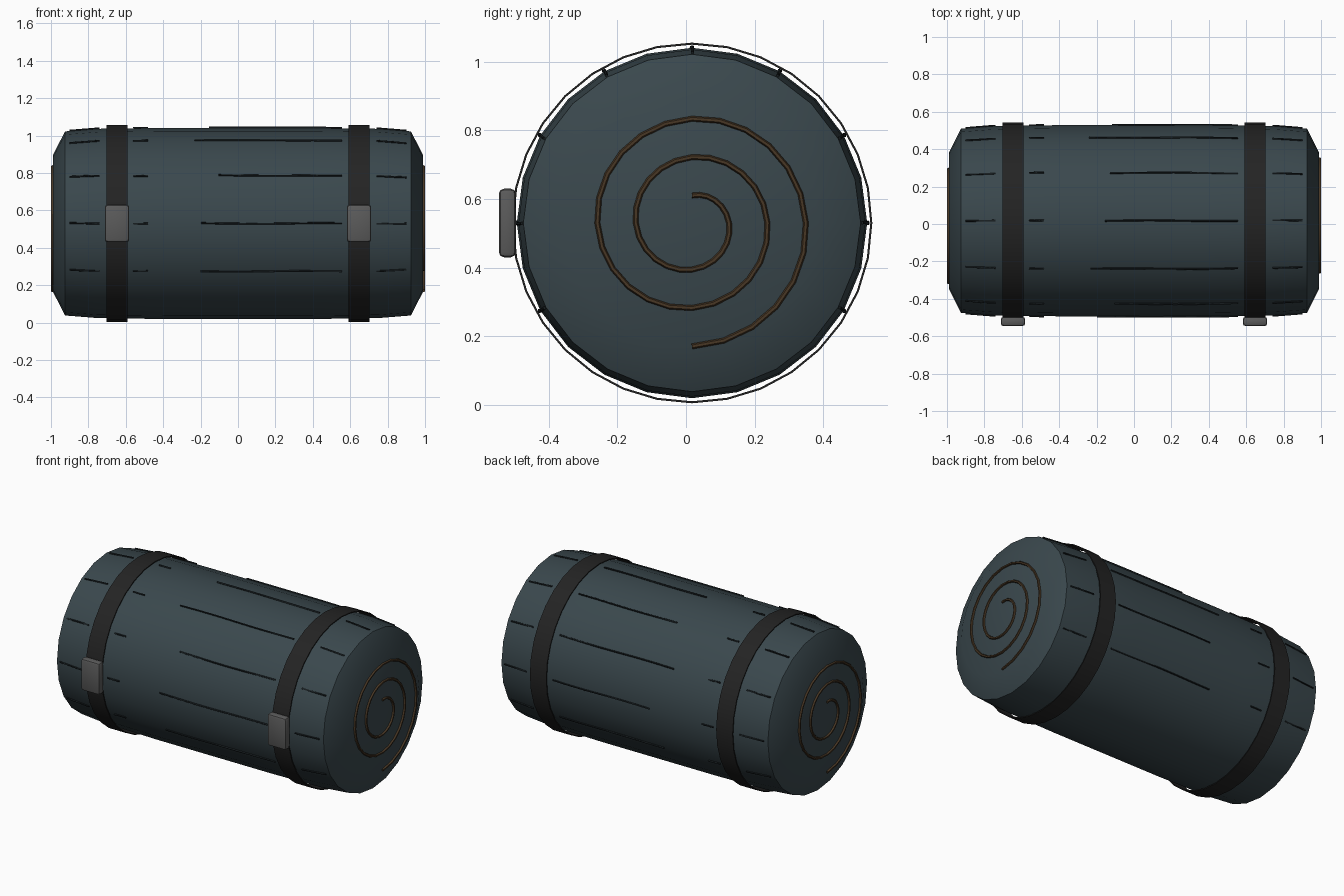
import bpy, bmesh, math
from mathutils import Vector

if "Cube" in bpy.data.objects:
    bpy.data.objects.remove(bpy.data.objects["Cube"])

CY, CZ = 0.0175, 0.53   # axis of the roll


def material(name, rgb):
    m = bpy.data.materials.new(name)
    m.diffuse_color = (*rgb, 1)
    m.use_nodes = True
    m.node_tree.nodes["Principled BSDF"].inputs["Base Color"].default_value = m.diffuse_color
    return m


CLOTH = material("slate cloth", (0.042, 0.064, 0.074))
STRAP = material("black strap", (0.017, 0.017, 0.017))
METAL = material("grey metal", (0.105, 0.105, 0.105))
CREASE = material("dark crease", (0.009, 0.013, 0.015))
CORD = material("brown cord", (0.065, 0.038, 0.018))


def finish(name, bm, mat, angle=30):
    bmesh.ops.recalc_face_normals(bm, faces=bm.faces)
    me = bpy.data.meshes.new(name)
    bm.to_mesh(me)
    bm.free()
    me.materials.append(mat)
    ob = bpy.data.objects.new(name, me)
    bpy.context.collection.objects.link(ob)
    bpy.ops.object.select_all(action='DESELECT')
    bpy.context.view_layer.objects.active = ob
    ob.select_set(True)
    bpy.ops.object.shade_smooth_by_angle(angle=math.radians(angle))
    return ob


def lathe(name, profile, sides, mat, closed=False):
    """Turn (x, radius) points around the roll axis."""
    bm = bmesh.new()
    rings = []
    for x, r in profile:
        rings.append([bm.verts.new((x, CY + r * math.cos(a), CZ + r * math.sin(a)))
                      for a in (2 * math.pi * i / sides for i in range(sides))])
    pairs = list(zip(rings, rings[1:]))
    if closed:
        pairs.append((rings[-1], rings[0]))
    for a, b in pairs:
        for i in range(sides):
            j = (i + 1) % sides
            bm.faces.new((a[i], a[j], b[j], b[i]))
    if not closed:
        bm.faces.new(rings[0])
        bm.faces.new(rings[-1])
    return finish(name, bm, mat)


def tube(bm, pts, radius, sides=6):
    """Sweep a small round section along a path."""
    rings = []
    for i, p in enumerate(pts):
        t = (pts[min(i + 1, len(pts) - 1)] - pts[max(i - 1, 0)]).normalized()
        ref = Vector((1, 0, 0)) if abs(t.x) < 0.7 else Vector((0, 0.6, 0.8))
        u = t.cross(ref).normalized()
        v = t.cross(u)
        rings.append([bm.verts.new(p + radius * (math.cos(a) * u + math.sin(a) * v))
                      for a in (2 * math.pi * k / sides for k in range(sides))])
    for a, b in zip(rings, rings[1:]):
        for k in range(sides):
            j = (k + 1) % sides
            bm.faces.new((a[k], a[j], b[j], b[k]))
    bm.faces.new(rings[0])
    bm.faces.new(rings[-1])


# Rolled cloth body
half = [(0.988, 0.368), (0.925, 0.492), (0.75, 0.506), (0.4, 0.511)]
lathe("bedroll_body", [(-x, r) for x, r in half] + [(x, r) for x, r in reversed(half)], 24, CLOTH)


def body_radius(x):
    pts = half[::-1]
    x = abs(x)
    for (x0, r0), (x1, r1) in zip(pts, pts[1:]):
        if x0 <= x <= x1:
            return r0 + (r1 - r0) * (x - x0) / (x1 - x0)
    return pts[0][1]


# Straps and buckles
for side, label in ((-1, "left"), (1, "right")):
    c = side * 0.647
    lathe(label + "_strap", [(c - 0.057, 0.52), (c - 0.057, 0.526),
                             (c + 0.057, 0.526), (c + 0.057, 0.52)], 32, STRAP, True)
    bm = bmesh.new()
    bmesh.ops.create_cube(bm, size=1)
    for v in bm.verts:
        v.co = Vector((v.co.x * 0.13 + c, v.co.y * 0.05 - 0.521, v.co.z * 0.2 + 0.53))
    bmesh.ops.bevel(bm, geom=bm.edges[:], offset=0.015, segments=2, affect='EDGES', profile=0.5)
    finish(label + "_buckle", bm, METAL)

# Long creases around the upper part of the roll
for n in range(9):
    ang = math.radians(-30 + 30 * n)
    bm = bmesh.new()
    start = -0.17 + 0.07 * math.sin(2.3 * n)
    for x0, x1 in ((-0.90, -0.74), (-0.56, -0.48), (start, 0.555), (0.74, 0.90)):
        pts = []
        for i in range(7):
            x = x0 + (x1 - x0) * i / 6
            r = body_radius(x) + 0.002
            a = ang + 0.004 * math.sin(9 * x + n)
            pts.append(Vector((x, CY + r * math.cos(a), CZ + r * math.sin(a))))
        tube(bm, pts, 0.005)
    finish("crease_%d" % (n + 1), bm, CREASE, 60)

# Spiral cords on both ends, 2.5 turns
for side, label in ((-1, "left"), (1, "right")):
    bm = bmesh.new()
    pts = []
    for i in range(61):
        t = i / 60
        a = math.pi / 2 - 5 * math.pi * t
        r = 0.08 + 0.28 * t
        pts.append(Vector((side * 0.992, CY + side * r * math.cos(a), CZ + r * math.sin(a))))
    tube(bm, pts, 0.008)
    finish(label + "_end_spiral", bm, CORD, 60)
